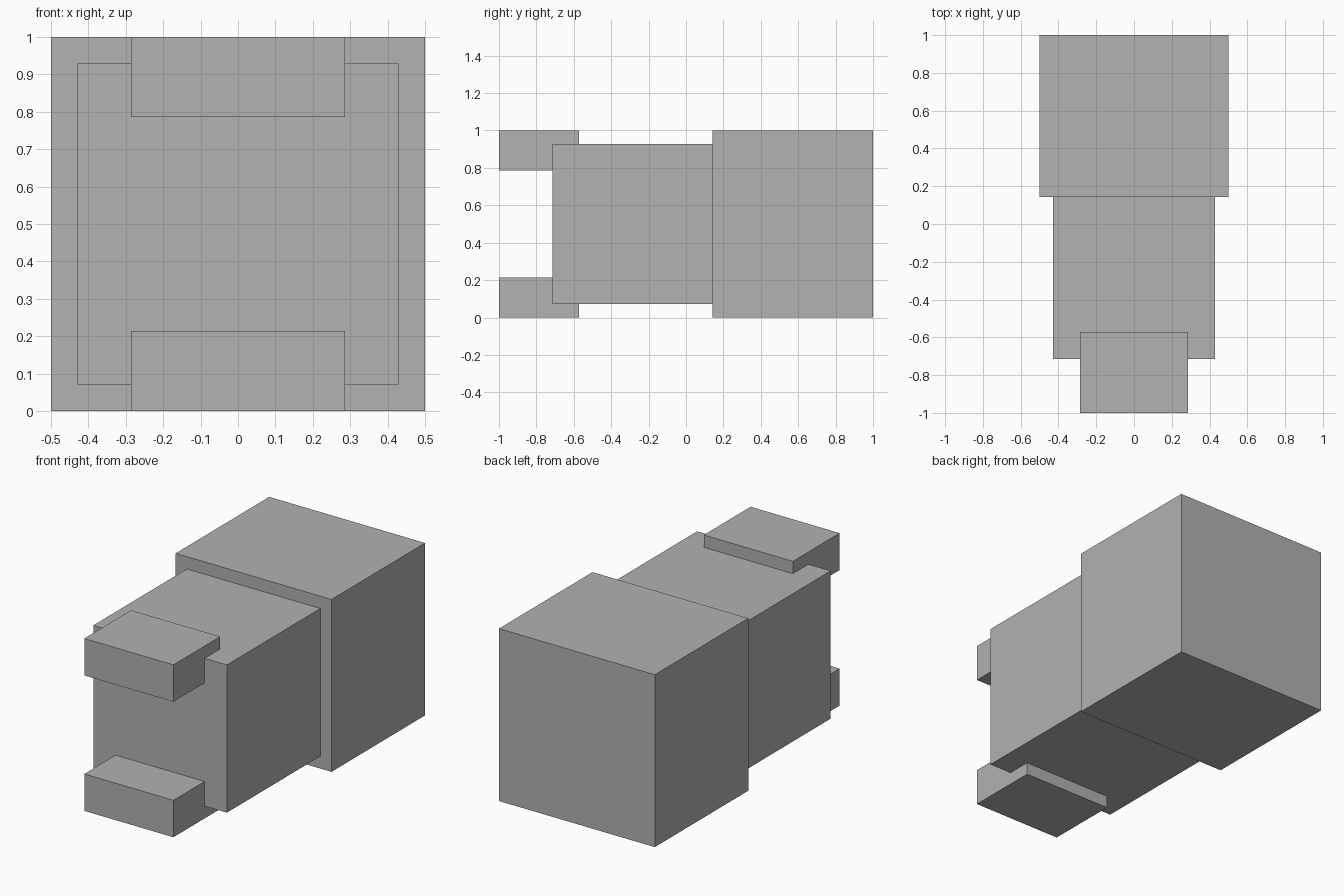
import bpy
import bmesh
from mathutils import Matrix, Vector

# Remove the default object
cube = bpy.data.objects.get("Cube")
if cube:
    bpy.data.objects.remove(cube, do_unlink=True)

U = 1 / 14  # design grid: the whole model is 28 units long

# Single flat grey
GREY = (0.445, 0.445, 0.445, 1.0)
grey = bpy.data.materials.new("grey")
grey.use_nodes = True
grey.diffuse_color = GREY
grey.node_tree.nodes["Principled BSDF"].inputs["Base Color"].default_value = GREY


def box(name, width, y_range, z_range):
    """Box centred on x = 0, with sizes given in grid units."""
    (y0, y1), (z0, z1) = y_range, z_range
    centre = Vector((0, (y0 + y1) / 2, (z0 + z1) / 2)) * U
    size = Vector((width, y1 - y0, z1 - z0)) * U
    bm = bmesh.new()
    bmesh.ops.create_cube(bm, size=1, matrix=Matrix.Diagonal(size.to_4d()))
    mesh = bpy.data.meshes.new(name)
    bm.to_mesh(mesh)
    bm.free()
    mesh.materials.append(grey)
    obj = bpy.data.objects.new(name, mesh)
    obj.location = centre
    bpy.context.collection.objects.link(obj)
    return obj


# Large rear block and the slightly narrower block in front of it
box("rear_block", 14, (2, 14), (0, 14))
box("middle_block", 12, (-10, 2), (1, 13))

# Matching jaws overlapping the front of the middle block
for name, bottom in (("lower_jaw", 0), ("upper_jaw", 11)):
    box(name, 8, (-14, -8), (bottom, bottom + 3))
